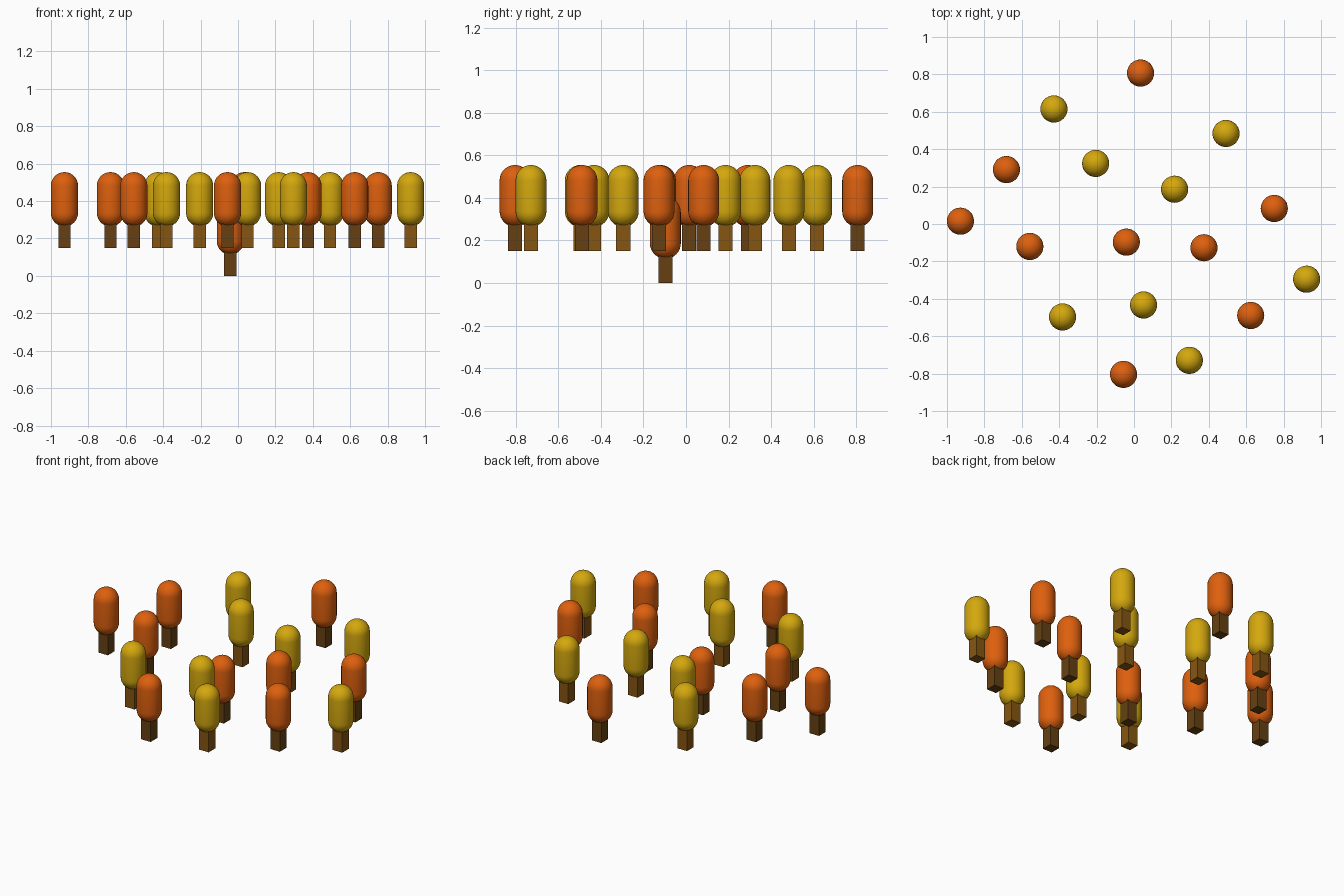
import bpy, bmesh, math

if "Cube" in bpy.data.objects:
    bpy.data.objects.remove(bpy.data.objects["Cube"])

R = 0.0725          # crown radius
CROWN_LO, CROWN_HI = 0.114, 0.405   # crown heights above the trunk foot
TRUNK_W = 0.066


def material(name, rgb):
    lin = [(c / 255 / 12.92) if c < 11 else ((c / 255 + 0.055) / 1.055) ** 2.4 for c in rgb]
    m = bpy.data.materials.new(name)
    m.diffuse_color = (*lin, 1)
    m.use_nodes = True
    m.node_tree.nodes["Principled BSDF"].inputs["Base Color"].default_value = m.diffuse_color
    return m


orange = material("orange_leaves", (222, 96, 14))
yellow = material("yellow_leaves", (212, 168, 14))
dark = material("dark_bark", (102, 64, 18))
light = material("light_bark", (134, 85, 18))


def crown_mesh(name, mat):
    # capsule: sphere split at the equator and stretched
    bm = bmesh.new()
    bmesh.ops.create_uvsphere(bm, u_segments=32, v_segments=16, radius=R)
    equator = [e for e in bm.edges if all(abs(v.co.z) < 1e-5 for v in e.verts)]
    ring = bmesh.ops.extrude_edge_only(bm, edges=equator)["geom"]
    bm.free()
    # lathe the capsule outline
    bm = bmesh.new()
    n, seg = 8, 32
    prof = [(R * math.sin(a), CROWN_LO + R - R * math.cos(a))
            for a in (i * math.pi / 2 / n for i in range(n + 1))]
    prof += [(r, CROWN_LO + CROWN_HI - z) for r, z in reversed(prof)]
    verts = [bm.verts.new((r, 0, z)) for r, z in prof]
    edges = [bm.edges.new(p) for p in zip(verts, verts[1:])]
    bmesh.ops.spin(bm, geom=verts + edges, cent=(0, 0, 0), axis=(0, 0, 1),
                   angle=2 * math.pi, steps=seg)
    bmesh.ops.remove_doubles(bm, verts=bm.verts, dist=1e-4)
    bmesh.ops.recalc_face_normals(bm, faces=bm.faces)
    for f in bm.faces:
        f.smooth = True
    return finish(bm, name, mat)


def trunk_mesh(name, mat):
    # square post reaching into the crown
    bm = bmesh.new()
    bmesh.ops.create_cube(bm, size=1)
    h = CROWN_LO + 0.05
    for v in bm.verts:
        v.co = (v.co.x * TRUNK_W, v.co.y * TRUNK_W, (v.co.z + 0.5) * h)
    return finish(bm, name, mat)


def finish(bm, name, mat):
    me = bpy.data.meshes.new(name)
    bm.to_mesh(me)
    bm.free()
    me.materials.append(mat)
    return me


kinds = {
    "orange": (crown_mesh("orange_crown", orange), trunk_mesh("dark_trunk", dark)),
    "yellow": (crown_mesh("yellow_crown", yellow), trunk_mesh("light_trunk", light)),
}


def tree(kind, x, y, z):
    for part, me in zip(("crown", "trunk"), kinds[kind]):
        ob = bpy.data.objects.new(f"{kind}_tree_{part}", me)
        ob.location = (x, y, z)
        bpy.context.collection.objects.link(ob)


# trees on the raised level
for x, y in [(0.035, 0.807), (-0.682, 0.291), (0.75, 0.083), (-0.928, 0.015),
             (-0.557, -0.12), (0.374, -0.127), (0.624, -0.489), (-0.056, -0.804)]:
    tree("orange", x, y, 0.15)
for x, y in [(-0.428, 0.615), (0.492, 0.484), (-0.205, 0.324), (0.217, 0.186),
             (0.923, -0.295), (-0.382, -0.497), (0.051, -0.433), (0.296, -0.729)]:
    tree("yellow", x, y, 0.15)
# the one low tree near the middle
tree("orange", -0.041, -0.097, 0)
